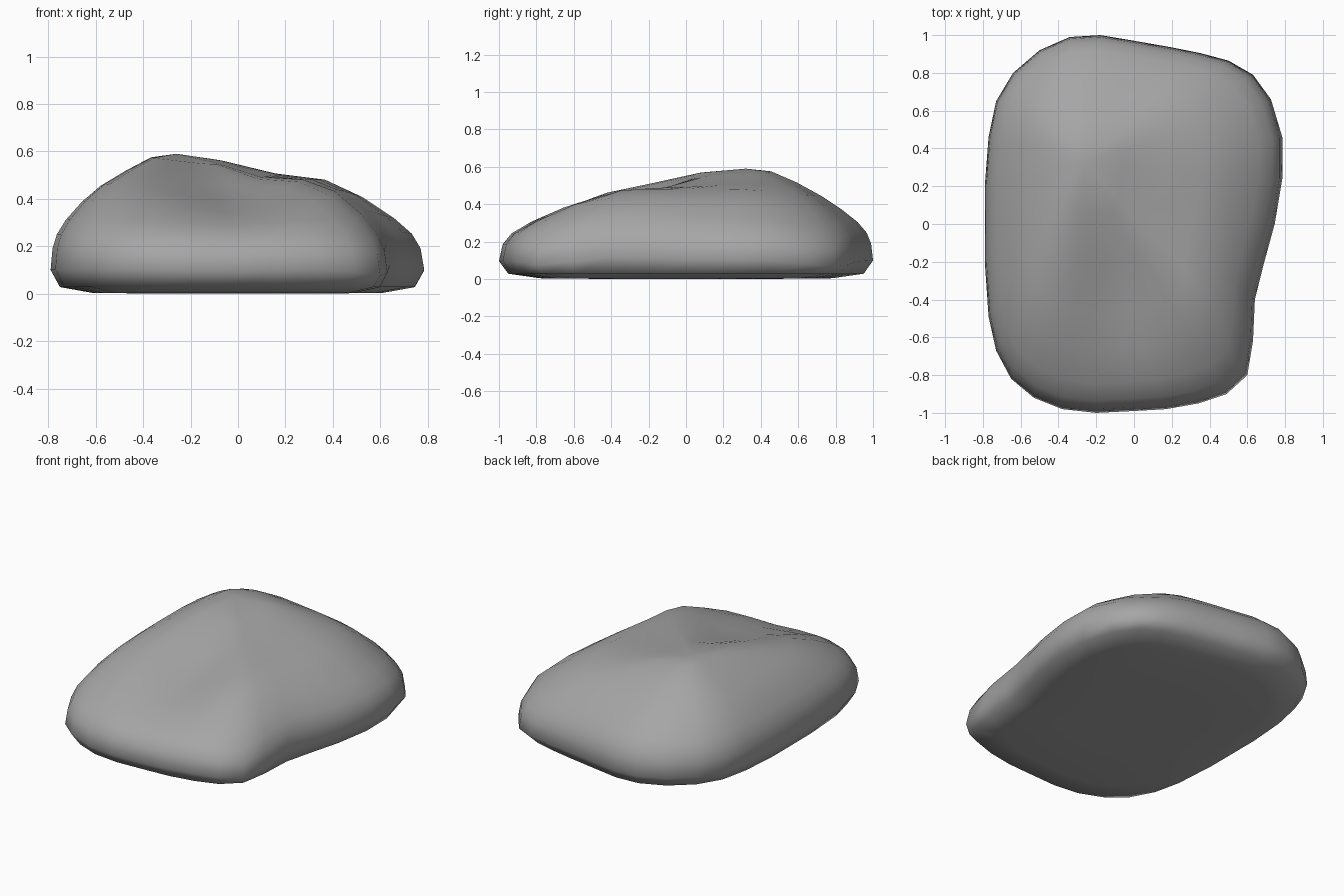
import bpy
import bmesh
import math
from mathutils import Vector

default_cube = bpy.data.objects.get("Cube")
if default_cube:
    bpy.data.objects.remove(default_cube, do_unlink=True)

# Widest contour of the stone, anticlockwise
OUTLINE = [
    (.785, .24), (.785, .46), (.725, .66), (.63, .79), (.5, .865), (.35, .905),
    (.2, .935), (0, .97), (-.18, 1), (-.34, .99), (-.5, .92), (-.64, .8),
    (-.73, .65), (-.77, .46), (-.79, .2), (-.79, -.2), (-.77, -.49),
    (-.73, -.67), (-.65, -.82), (-.53, -.92), (-.38, -.98), (-.2, -1),
    (0, -.99), (.17, -.98), (.34, -.95), (.49, -.9), (.6, -.8),
    (.63, -.62), (.64, -.4), (.69, -.2), (.745, 0)]
PEAK = Vector((-.26, .32, .59))

# Slope from rim to peak: (distance from peak, height)
SLOPE = [(1, .1), (.985, .19), (.95, .25), (.88, .31), (.75, .387),
         (.6, .455), (.4, .52), (.2, .577)]
# Underside from rim to flat base: (scale, height)
UNDERSIDE = [(.95, .028), (.78, .004), (.4, 0)]

# Broad swells and hollows: (x, y, x radius, y radius, height)
SWELLS = [
    (-.06, -.34, .25, .42, -.075),  # hollow in the front slope
    (.42, -.25, .24, .38, .055),    # shoulder beside the hollow
    (-.45, -.4, .2, .3, .015),      # ridge on the other side
    (.4, .3, .2, .25, .02),         # left shoulder
    (.06, .3, .17, .25, -.025),     # saddle beside the peak
    (-.2, .78, .4, .15, -.015),     # flattened back
    (.64, -.76, .2, .22, -.03),     # low front corner
    (.6, .76, .28, .2, -.035),      # low back corner
]


def swell(x, y):
    return sum(height * math.exp(-((x - cx) / rx) ** 2 - ((y - cy) / ry) ** 2)
               for cx, cy, rx, ry, height in SWELLS)


def slope_ring(bm, t, height):
    ring = []
    for x, y in OUTLINE:
        point = PEAK.lerp(Vector((x, y, 0)), t)
        point.z = height + swell(point.x, point.y)
        ring.append(bm.verts.new(point))
    return ring


def base_ring(bm, scale, height):
    return [bm.verts.new((x * scale, y * scale, height)) for x, y in OUTLINE]


def bridge(bm, lower, upper):
    count = len(lower)
    for i in range(count):
        j = (i + 1) % count
        bm.faces.new((lower[i], lower[j], upper[j], upper[i]))


def cap(bm, ring, center):
    tip = bm.verts.new(center)
    for i, vert in enumerate(ring):
        bm.faces.new((vert, ring[(i + 1) % len(ring)], tip))


# Stone body from stacked rings
bm = bmesh.new()
rings = [base_ring(bm, s, h) for s, h in reversed(UNDERSIDE)]
rings += [slope_ring(bm, t, h) for t, h in SLOPE]
for lower, upper in zip(rings, rings[1:]):
    bridge(bm, lower, upper)
cap(bm, rings[-1], PEAK)
cap(bm, list(reversed(rings[0])), (0, 0, 0))
bmesh.ops.recalc_face_normals(bm, faces=bm.faces)

mesh = bpy.data.meshes.new("stone")
bm.to_mesh(mesh)
bm.free()
stone = bpy.data.objects.new("stone", mesh)
bpy.context.collection.objects.link(stone)

# Plain grey stone colour
grey = bpy.data.materials.new("stone grey")
grey.use_nodes = True
color = (.38, .38, .38, 1)
grey.diffuse_color = color
grey.node_tree.nodes["Principled BSDF"].inputs["Base Color"].default_value = color
mesh.materials.append(grey)

# Soft worn surface
for polygon in mesh.polygons:
    polygon.use_smooth = True
